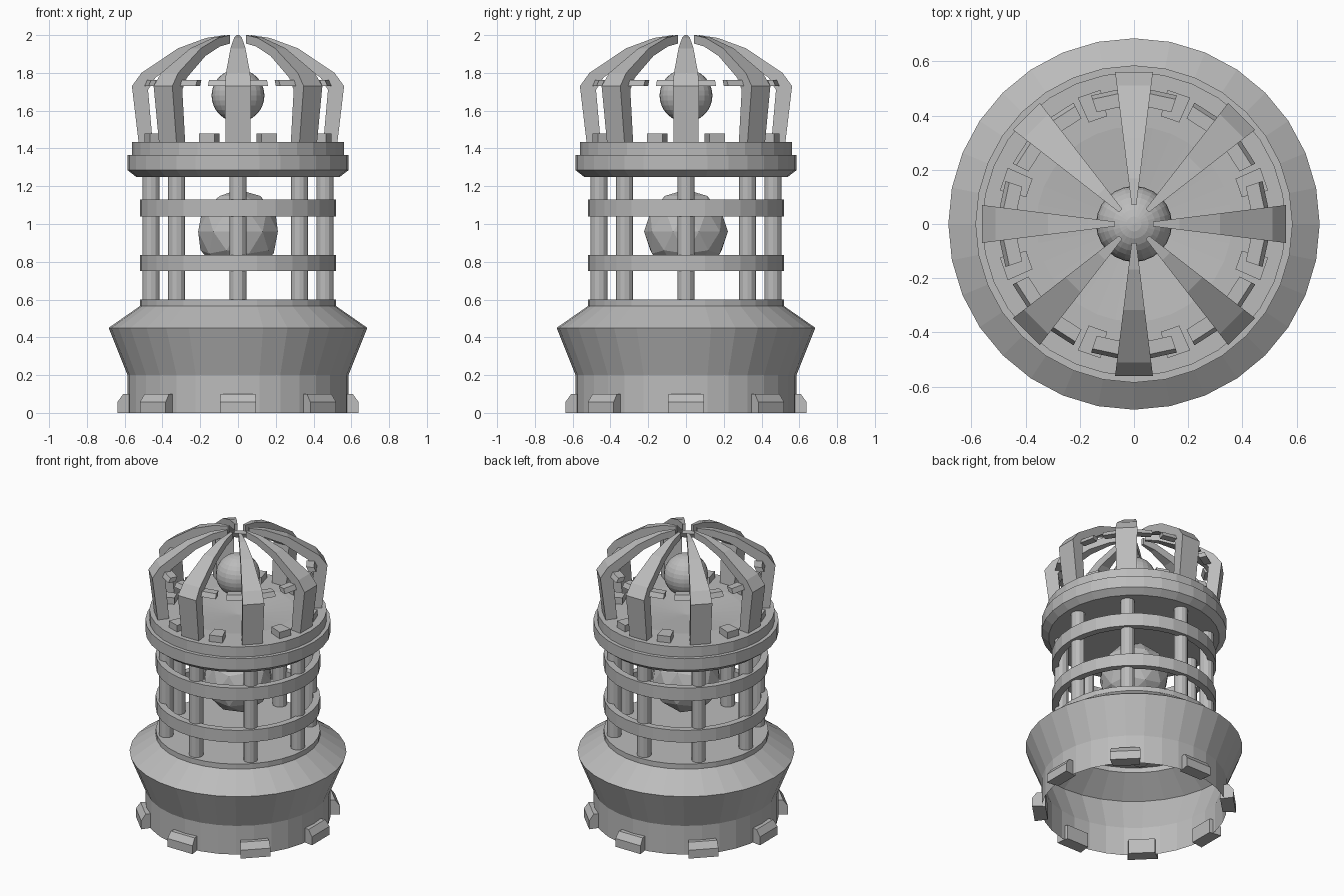
import bpy, bmesh, math
from math import sin, cos, pi, radians

if "Cube" in bpy.data.objects:
    bpy.data.objects.remove(bpy.data.objects["Cube"])

grey = bpy.data.materials.new("stone_grey")
grey.diffuse_color = (0.5, 0.5, 0.5, 1)
grey.use_nodes = True
grey.node_tree.nodes["Principled BSDF"].inputs["Base Color"].default_value = grey.diffuse_color


def finish(bm, name, recalc=True):
    if recalc:
        bmesh.ops.recalc_face_normals(bm, faces=bm.faces)
    me = bpy.data.meshes.new(name)
    bm.to_mesh(me)
    bm.free()
    me.materials.append(grey)
    ob = bpy.data.objects.new(name, me)
    bpy.context.collection.objects.link(ob)
    return ob


def lathe(name, profile, sides=32, closed=False):
    """Revolve (radius, z) points around z; radius 0 makes a pole."""
    bm = bmesh.new()
    rings = []
    for r, z in profile:
        if r == 0:
            rings.append([bm.verts.new((0, 0, z))] * sides)
        else:
            rings.append([bm.verts.new((r * cos(2 * pi * i / sides), r * sin(2 * pi * i / sides), z))
                          for i in range(sides)])
    pairs = list(zip(rings, rings[1:]))
    if closed:
        pairs.append((rings[-1], rings[0]))
    for a, b in pairs:
        for i in range(sides):
            j = (i + 1) % sides
            vs = list(dict.fromkeys((a[i], a[j], b[j], b[i])))
            bm.faces.new(vs)
    return finish(bm, name)


def wedges(name, quads, spans):
    """Cross-sections of (r, z) points swept between two angles, for each angle span."""
    bm = bmesh.new()
    for a0, a1 in spans:
        sides = [[bm.verts.new((r * cos(radians(a)), r * sin(radians(a)), z)) for r, z in quads]
                 for a in (a0, a1)]
        n = len(quads)
        for i in range(n):
            j = (i + 1) % n
            bm.faces.new((sides[0][i], sides[0][j], sides[1][j], sides[1][i]))
        half = n // 2   # side walls as strips between outer and inner profile
        for s in sides:
            for i in range(half - 1):
                bm.faces.new((s[i], s[i + 1], s[n - 2 - i], s[n - 1 - i]))
    return finish(bm, name)


# flared base shell, open below
lathe("flared_base", [(0.585, 0), (0.585, 0.2), (0.685, 0.45), (0.52, 0.565),
                      (0.52, 0.6), (0, 0.6)])

# feet around the base
foot = [(0.645, 0), (0.645, 0.058), (0.615, 0.1), (0.56, 0.1), (0.56, 0.058), (0.56, 0)]
wedges("feet", foot, [(k * 45 - 8.6, k * 45 + 8.6) for k in range(8)])

# cage posts
bm = bmesh.new()
for k in range(8):
    ret = bmesh.ops.create_cone(bm, cap_ends=True, segments=12, radius1=0.045, radius2=0.045, depth=0.66)
    a = k * pi / 4
    bmesh.ops.translate(bm, verts=ret["verts"], vec=(0.46 * cos(a), 0.46 * sin(a), 0.925))
finish(bm, "cage_posts")

# cage rings
for name, z0, z1 in (("lower_ring", 0.75, 0.835), ("upper_ring", 1.04, 1.13)):
    lathe(name, [(0.52, z0), (0.52, z1), (0.475, z1), (0.475, z0)], closed=True)

# faceted core inside the cage
bm = bmesh.new()
bmesh.ops.create_icosphere(bm, subdivisions=2, radius=0.222)
bmesh.ops.translate(bm, verts=bm.verts, vec=(0, 0, 0.96))
finish(bm, "faceted_core")

# platform with collar and shallow dish
lathe("platform", [(0, 1.25), (0.54, 1.25), (0.585, 1.285), (0.585, 1.365), (0.56, 1.365),
                   (0.56, 1.435), (0.36, 1.435), (0, 1.40)])

# dome ribs
outer = [(0.53, 1.43), (0.566, 1.73), (0.515, 1.80), (0.32, 1.93), (0.17, 1.985), (0.07, 2.0)]
inner = [(0.07, 1.955), (0.155, 1.94), (0.28, 1.89), (0.44, 1.775), (0.48, 1.71), (0.455, 1.43)]
wedges("dome_ribs", outer + inner, [(k * 45 - 7.1, k * 45 + 7.1) for k in range(8)])

# broken hoop stubs on both sides of every rib
stub = [(0.50, 1.73), (0.485, 1.762), (0.435, 1.762), (0.45, 1.73)]
spans = []
for k in range(8):
    spans += [(k * 45 + 6, k * 45 + 18.5), (k * 45 - 18.5, k * 45 - 6)]
wedges("hoop_stubs", stub, spans)

# small blocks on the collar
block = [(0.51, 1.43), (0.51, 1.48), (0.41, 1.48), (0.41, 1.43)]
spans = []
for k in range(4):
    for s in (-1, 1):
        c = k * 90 + s * 19
        spans.append((c - 5, c + 5))
wedges("collar_blocks", block, spans)

# orb under the dome
bm = bmesh.new()
bmesh.ops.create_uvsphere(bm, u_segments=24, v_segments=16, radius=0.14)
bmesh.ops.translate(bm, verts=bm.verts, vec=(0, 0, 1.68))
finish(bm, "orb")
